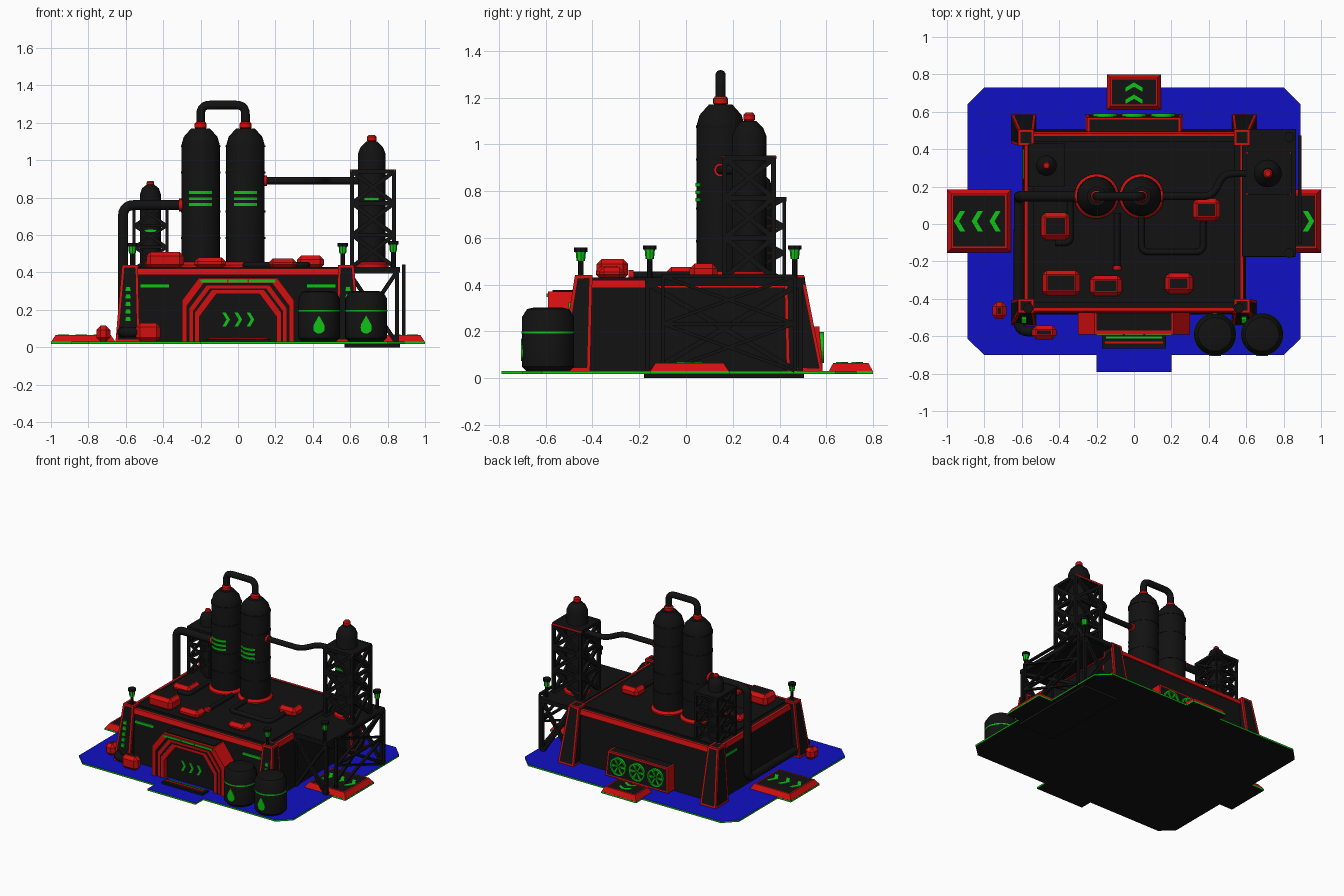
import bpy, bmesh, math
from mathutils import Vector

if "Cube" in bpy.data.objects:
    bpy.data.objects.remove(bpy.data.objects["Cube"])


def mat(name, rgb):
    m = bpy.data.materials.new(name)
    m.diffuse_color = (*rgb, 1)
    m.use_nodes = True
    m.node_tree.nodes["Principled BSDF"].inputs["Base Color"].default_value = m.diffuse_color
    return m


BLACK = mat("black", (0.006, 0.006, 0.006))
RED = mat("red", (0.65, 0.005, 0.005))
GREEN = mat("green", (0.005, 0.55, 0.008))
BLUE = mat("blue", (0.005, 0.005, 0.55))


def finish(name, bm, mats, smooth=False):
    bmesh.ops.recalc_face_normals(bm, faces=bm.faces)
    me = bpy.data.meshes.new(name)
    bm.to_mesh(me)
    bm.free()
    for m in mats:
        me.materials.append(m)
    o = bpy.data.objects.new(name, me)
    bpy.context.collection.objects.link(o)
    if smooth:
        bpy.ops.object.select_all(action='DESELECT')
        o.select_set(True)
        bpy.context.view_layer.objects.active = o
        bpy.ops.object.shade_smooth_by_angle(angle=math.radians(35))
    return o


def solid(name, base, z0, z1, m, top=None, bevel=0, inset=0, inner=BLACK, rule=lambda n: n.z > .9):
    """Box or frustum; faces chosen by rule get an inset panel in the inner colour."""
    bm = bmesh.new()
    rings = []
    for (x0, x1, y0, y1), z in ((base, z0), (top or base, z1)):
        rings.append([bm.verts.new(p) for p in ((x0, y0, z), (x1, y0, z), (x1, y1, z), (x0, y1, z))])
    a, b = rings
    bm.faces.new(a[::-1])
    bm.faces.new(b)
    for i in range(4):
        j = (i + 1) % 4
        bm.faces.new((a[i], a[j], b[j], b[i]))
    bm.normal_update()
    main = [f for f in bm.faces if inset and rule(f.normal)] if not bevel else []
    if bevel:
        bmesh.ops.bevel(bm, geom=bm.edges[:], offset=bevel, segments=1, affect='EDGES')
        bm.normal_update()
        main = [f for f in bm.faces if inset and rule(f.normal)]
    if main:
        bmesh.ops.inset_individual(bm, faces=main, thickness=inset)
        for f in main:
            f.material_index = 1
    return finish(name, bm, [m, inner])


def prism(name, polys, put, w0, w1, mats):
    """Extrude 2D outlines; put maps (u, v, w) to space."""
    bm = bmesh.new()
    for pts in polys:
        a = [bm.verts.new(put(u, v, w0)) for u, v in pts]
        b = [bm.verts.new(put(u, v, w1)) for u, v in pts]
        bm.faces.new(a[::-1])
        bm.faces.new(b)
        for i in range(len(pts)):
            j = (i + 1) % len(pts)
            bm.faces.new((a[i], a[j], b[j], b[i]))
    return finish(name, bm, mats)


def lathe(name, cx, cy, prof, m, n=24):
    bm = bmesh.new()
    rings = [[bm.verts.new((cx + r * math.cos(t), cy + r * math.sin(t), z))
              for t in (2 * math.pi * i / n for i in range(n))] for r, z in prof]
    for a, b in zip(rings, rings[1:]):
        for i in range(n):
            j = (i + 1) % n
            bm.faces.new((a[i], a[j], b[j], b[i]))
    bm.faces.new(rings[0][::-1])
    bm.faces.new(rings[-1])
    return finish(name, bm, [m], True)


def pipe(name, pts, r, m=BLACK, fillet=.05):
    pts = [Vector(p) for p in pts]
    path = [pts[0]]
    for a, b, c in zip(pts, pts[1:], pts[2:]):
        p, q = b + (a - b).normalized() * fillet, b + (c - b).normalized() * fillet
        for i in range(6):
            t = i / 5
            path.append(p * (1 - t) ** 2 + b * 2 * t * (1 - t) + q * t * t)
    path.append(pts[-1])
    cu = bpy.data.curves.new(name, 'CURVE')
    cu.dimensions = '3D'
    cu.bevel_depth, cu.bevel_resolution, cu.use_fill_caps = r, 3, True
    s = cu.splines.new('POLY')
    s.points.add(len(path) - 1)
    for sp, p in zip(s.points, path):
        sp.co = (*p, 1)
    cu.materials.append(m)
    bpy.context.collection.objects.link(bpy.data.objects.new(name, cu))


def truss(name, x0, x1, y0, y1, z0, z1, levels, t):
    """Four posts with rails and cross braces on every side."""
    bm = bmesh.new()

    def beam(a, b):
        a, b = Vector(a), Vector(b)
        q = (b - a).to_track_quat('Z', 'Y')
        vs = bmesh.ops.create_cube(bm, size=1)['verts']
        for v in vs:
            v.co = (a + b) / 2 + q @ Vector((v.co.x * t, v.co.y * t, v.co.z * (b - a).length))
    c = [(x0, y0), (x1, y0), (x1, y1), (x0, y1)]
    for i in range(4):
        p, q = c[i], c[(i + 1) % 4]
        beam((*p, z0), (*p, z1))
        for k in range(levels):
            a, b = z0 + (z1 - z0) * k / levels, z0 + (z1 - z0) * (k + 1) / levels
            beam((*p, a), (*q, b))
            beam((*q, a), (*p, b))
            beam((*p, b), (*q, b))
    finish(name, bm, [BLACK])


def chevron(u, v, s, d):
    return [(u - d * s * .5, v + s), (u, v + s), (u + d * s * .6, v), (u, v - s), (u - d * s * .5, v - s), (u + d * s * .1, v)]


flat = lambda u, v, w: (u, v, w)
front = lambda u, v, w: (u, w, v)
turned = lambda u, v, w: (v, u, w)

# Ground plate with tabs: blue top, green rim, black underside
outline = [(-.8, -.7), (-.2, -.7), (-.2, -.79), (.2, -.79), (.2, -.7), (.8, -.7), (.89, -.615), (.89, -.155),
           (1, -.155), (1, .185), (.89, .185), (.89, .64), (.8, .73), (.145, .73), (.145, .8), (-.145, .8),
           (-.145, .73), (-.8, .73), (-.89, .64), (-.89, .185), (-1, .185), (-1, -.155), (-.89, -.155), (-.89, -.615)]
plate = prism("ground_plate", [outline], flat, .018, .03, [GREEN, BLUE, BLACK])
for f in plate.data.polygons:
    f.material_index = 1 if f.normal.z > .5 else 2 if f.normal.z < -.5 else 0

# Main hall, roof trim and roof
solid("hall", (-.6, .6, -.485, .505), .03, .39, BLACK, top=(-.585, .585, -.465, .485))
solid("roof_trim", (-.592, .592, -.475, .495), .385, .42, RED, top=(-.585, .585, -.465, .485), inset=.022)
solid("roof_slab", (-.54, .54, -.42, .44), .41, .43, BLACK)
for s in (-1, 1):
    for fb, base, top in (("front", (-.54, -.41), (-.475, -.4)), ("back", (.43, .585), (.42, .505))):
        bx, tx = sorted((s * .525, s * .655)), sorted((s * .535, s * .62))
        solid(f"{fb}_pillar", (*bx, *base), .03, .44, RED, top=(*tx, *top), inset=.018, rule=lambda n: n.z > -.5)
    # Lights on the pillars and walls
    for i in range(5):
        z = .14 + .04 * i
        y = -.54 + .065 * (z - .03) / .41
        solid("pillar_light", (s * .588 - .013, s * .588 + .013, y - .006, y + .004), z, z + .024, GREEN)
    solid("wall_light", (s * .445 - .075, s * .445 + .075, -.476, -.464), .32, .338, GREEN)
solid("side_wall_light", (-.595, -.583, .24, .4), .32, .338, GREEN)


# Front gate: nested arches
def arch(w, h):
    return [(-w, .03), (-w, h - .12), (-w + .09, h), (w - .09, h), (w, h - .12), (w, .03)]


def arch_ring(name, wo, ho, wi, hi, y0, y1, m):
    prism(name, [arch(wo, ho) + arch(wi, hi)[::-1]], front, y0, y1, [m])


arch_ring("gate_outer", .3, .37, .272, .342, -.47, -.59, RED)
arch_ring("gate_gap", .272, .342, .258, .33, -.47, -.575, BLACK)
arch_ring("gate_inner", .258, .33, .205, .285, -.47, -.582, RED)
arch_ring("gate_groove", .24, .315, .23, .305, -.575, -.584, BLACK)
prism("gate_door", [arch(.205, .285)], front, -.47, -.55, [BLACK])
prism("gate_arrows", [chevron(x, .148, .037, 1) for x in (-.065, 0, .065)], front, -.548, -.556, [GREEN])
solid("gate_top_panel", (-.2, .2, -.57, -.475), .365, .376, BLACK)
for x0, x1 in ((-.2, -.06), (-.05, .05), (.06, .2)):
    solid("gate_light", (x0, x1, -.596, -.588), .346, .362, GREEN)
solid("gate_step", (-.17, .17, -.665, -.595), .03, .045, BLACK)
solid("step_light", (-.15, .15, -.612, -.602), .044, .049, GREEN)
solid("step_stripe", (-.155, .155, -.64, -.628), .044, .049, RED)

# Loading pads on three sides, with arrows
for s in (-1, 1):
    x = sorted((s * .655, s))
    solid("side_pad", (*x, -.155, .185), .028, .065, RED, top=(x[0] + .025, x[1] - .025, -.13, .16), inset=.012)
    prism("side_pad_arrows", [chevron(s * u, .015, .055, s) for u in (.74, .835, .93)], flat, .064, .069, [GREEN])
solid("back_pad", (-.145, .145, .61, .8), .028, .065, RED, top=(-.125, .125, .63, .78), inset=.012)
prism("back_pad_arrows", [chevron(u, 0, .045, 1) for u in (.665, .73)], turned, .064, .069, [GREEN])

# Rear fan unit
solid("fan_housing", (-.26, .26, .48, .585), .04, .22, RED, top=(-.25, .25, .48, .57), inset=.016, rule=lambda n: n.y > .9 or n.z > .9)
for x in (-.155, 0, .155):
    circ = lambda r: [(x + r * math.cos(i * math.pi / 12), .13 + r * math.sin(i * math.pi / 12)) for i in range(25)]
    prism("fan_ring", [circ(.066) + circ(.054)[::-1]], front, .57, .59, [GREEN])
    blades = []
    for k in range(6):
        a = k * math.pi / 3
        blades.append([(x + r * math.cos(a + d), .13 + r * math.sin(a + d)) for r, d in ((.008, -.5), (.056, -.15), (.056, .15), (.008, .5))])
    prism("fan_blades", blades, front, .572, .586, [GREEN])

# Twin columns with collars, bands, light strips and a joining pipe
for x in (-.2, .04):
    lathe("column", x, .148, [(.103, .41), (.103, 1.08), (.09, 1.125), (.05, 1.17)], BLACK, 32)
    lathe("column_collar", x, .148, [(.12, .42), (.12, .44), (.105, .455)], RED, 32)
    lathe("column_cap", x, .148, [(.024, 1.165), (.032, 1.175), (.032, 1.195), (.024, 1.205)], RED, 16)
    for z in (.58, .72, .93, 1.07):
        lathe("column_band", x, .148, [(.106, z), (.106, z + .01)], BLACK, 32)
    arc = [(x + .108 * math.sin(t / 10), .148 - .108 * math.cos(t / 10)) for t in range(-6, 7, 2)]
    inn = [(x + .1 * math.sin(t / 10), .148 - .1 * math.cos(t / 10)) for t in range(6, -7, -2)]
    for z in (.755, .787, .82):
        prism("column_light", [arc + inn], flat, z, z + .015, [GREEN])
pipe("column_bridge", [(-.2, .148, 1.19), (-.2, .148, 1.295), (.04, .148, 1.295), (.04, .148, 1.19)], .023)
pipe("right_pipe", [(.13, .148, .89), (.42, .148, .89), (.48, .27, .89), (.66, .27, .89)], .02)
pipe("right_pipe_flange", [(.135, .148, .89), (.155, .148, .89)], .03, RED)
pipe("left_pipe", [(-.29, .148, .76), (-.615, .148, .76), (-.615, .148, .08), (-.62, -.575, .08), (-.5, -.575, .08)], .028, BLACK, .06)
pipe("left_pipe_flange", [(-.315, .148, .76), (-.295, .148, .76)], .036, RED)

# Small left tower on the roof
truss("left_tower_frame", -.555, -.38, .21, .42, .42, .765, 3, .016)
solid("left_tower_deck", (-.565, -.37, .2, .43), .755, .775, BLACK)
lathe("left_tower_tank", -.468, .312, [(.055, .42), (.055, .82), (.045, .85), (.02, .87)], BLACK)
lathe("left_tower_cap", -.468, .312, [(.014, .86), (.02, .867), (.02, .882), (.014, .89)], RED, 12)
solid("left_tower_light", (-.5, -.436, .252, .262), .615, .63, GREEN)

# Right tower on its raised stand
solid("stand_foot", (.57, .865, -.18, .505), 0, .025, BLACK)
truss("stand_frame", .59, .85, -.165, .49, .02, .405, 1, .022)
solid("stand_deck", (.578, .865, -.175, .508), .4, .43, BLACK)
truss("stand_outer_ladder", .884, .888, -.1, .465, .03, .435, 2, .014)
truss("right_tower_frame", .61, .835, .165, .375, .43, .94, 3, .022)
solid("right_tower_deck", (.6, .843, .157, .385), .93, .945, BLACK)
solid("right_tower_trim", (.6, .843, .155, .387), .938, .95, RED, inset=.008)
lathe("right_tower_tank", .715, .27, [(.074, .43), (.074, 1.035), (.06, 1.07), (.03, 1.1)], BLACK)
lathe("right_tower_collar", .715, .27, [(.09, .43), (.09, .445), (.075, .455)], RED)
lathe("right_tower_cap", .715, .27, [(.016, 1.095), (.025, 1.105), (.025, 1.125), (.016, 1.135)], RED, 12)
solid("right_tower_light", (.675, .755, .188, .198), .785, .8, GREEN)

# Lamps on the front pillars and the stand
for x, y, z in ((-.565, -.45, .44), (.56, -.45, .44), (.83, -.155, .43), (.83, .465, .43)):
    h = .02 if x > .8 else 0
    lathe("lamp_post", x, y, [(.012, z), (.012, z + .06 + h)], BLACK, 8)
    lathe("lamp_glow", x, y, [(.018, z + .06 + h), (.022, z + .1 + h)], GREEN, 8)
    lathe("lamp_cap", x, y, [(.028, z + .1 + h), (.028, z + .118 + h)], BLACK, 8)

# Storage tanks with drop signs
for x in (.433, .685):
    lathe("storage_tank", x, -.59, [(.09, .028), (.112, .05), (.112, .26), (.09, .295), (.06, .302)], BLACK, 32)
    lathe("storage_tank_band", x, -.59, [(.114, .19), (.114, .2)], GREEN, 32)
    drop = [(x, .17)] + [(x + .032 * math.cos(a), .105 + .032 * math.sin(a)) for a in (math.radians(25 - 23 * i) for i in range(11))]
    prism("drop_sign", [drop], front, -.698, -.705, [GREEN])

# Roof vents and ground junction boxes
for x, y, w, d, z0, z1 in ((-.42, -.012, .155, .145, .42, .475), (-.39, -.315, .2, .135, .42, .51), (-.15, -.33, .17, .11, .42, .48),
                           (.24, -.318, .15, .11, .42, .475), (.387, .075, .145, .12, .42, .49),
                           (-.48, -.58, .13, .075, .03, .13), (-.72, -.463, .075, .09, .03, .115)):
    solid("vent_box", (x - w / 2, x + w / 2, y - d / 2, y + d / 2), z0, z1, RED, bevel=.022, inset=.008)

# Roof pipes
pipe("roof_pipe_middle", [(-.09, .06, .44), (-.09, -.24, .44)], .017)
pipe("roof_pipe_flange", [(-.09, -.245, .44), (-.09, -.225, .44)], .023, RED)
pipe("roof_pipe_loop", [(.04, .08, .44), (.04, -.15, .44), (.37, -.15, .44), (.37, .03, .44)], .017, BLACK, .04)
pipe("roof_pipe_left", [(-.42, -.1, .44), (-.34, -.1, .44), (-.34, .14, .44), (-.28, .14, .44)], .017, BLACK, .03)
